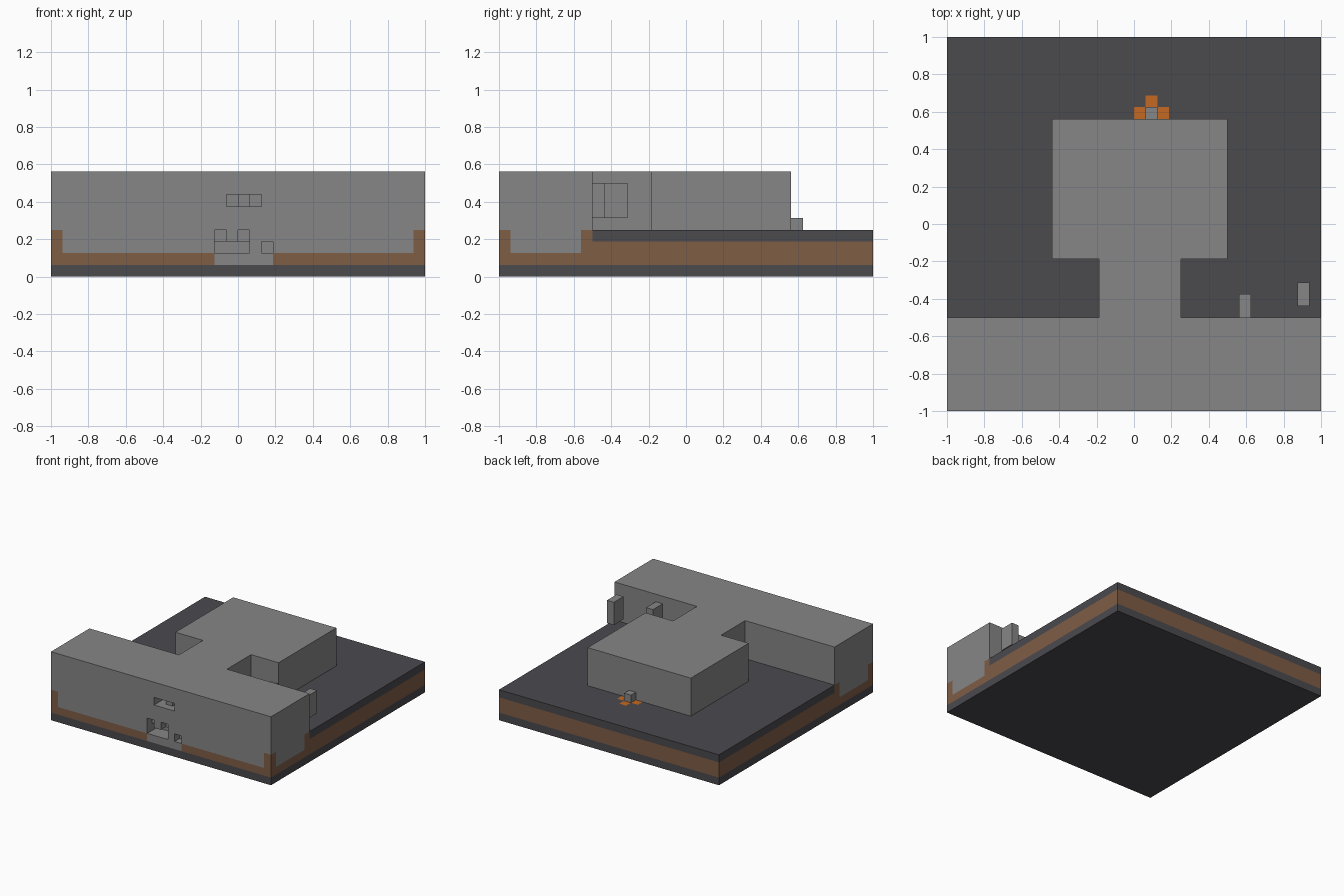
import bpy
import bmesh
from mathutils import Vector

cube = bpy.data.objects.get("Cube")
if cube:
    bpy.data.objects.remove(cube, do_unlink=True)

U = 1 / 16  # block size; all dimensions below are counted in blocks


def material(name, rgb):
    m = bpy.data.materials.new(name)
    m.use_nodes = True
    m.diffuse_color = (*rgb, 1)
    for node in m.node_tree.nodes:
        if node.type == 'BSDF_PRINCIPLED':
            node.inputs["Base Color"].default_value = (*rgb, 1)
            node.inputs["Roughness"].default_value = 0.9
    return m


STONE, SLATE, EARTH, ORANGE = range(4)
MATERIALS = [
    material("stone_grey", (0.24, 0.24, 0.24)),
    material("dark_slate", (0.069, 0.067, 0.076)),
    material("earth_brown", (0.21, 0.11, 0.06)),
    material("glow_orange", (0.55, 0.14, 0.015)),
]


def block(name, lo, hi, cuts=((), (), ()), rule=None, edit=None):
    """Box between two corners, sliced along the axes and coloured by a rule."""
    bm = bmesh.new()
    bmesh.ops.create_cube(bm, size=1)
    lo, hi = Vector(lo), Vector(hi)
    for v in bm.verts:
        v.co = (lo + hi) / 2 + v.co * (hi - lo)
    for axis, places in enumerate(cuts):
        normal = Vector((0, 0, 0))
        normal[axis] = 1
        for p in places:
            bmesh.ops.bisect_plane(bm, geom=bm.verts[:] + bm.edges[:] + bm.faces[:],
                                   dist=1e-4, plane_co=normal * p, plane_no=normal)
    bm.normal_update()
    if rule:
        for f in bm.faces:
            f.material_index = rule(f.calc_center_median(), f.normal)
    if edit:
        edit(bm)
    bmesh.ops.recalc_face_normals(bm, faces=bm.faces[:])
    bmesh.ops.scale(bm, vec=(U, U, U), verts=bm.verts[:])
    mesh = bpy.data.meshes.new(name)
    bm.to_mesh(mesh)
    bm.free()
    for m in MATERIALS:
        mesh.materials.append(m)
    ob = bpy.data.objects.new(name, mesh)
    bpy.context.collection.objects.link(ob)
    return ob


# Ground platform: layered sides and an orange patch behind the main block
def ground_rule(c, n):
    if abs(n.z) < 0.5:
        return EARTH if 1 < c.z < 3 else SLATE
    side_patch = 9 < c.y < 10 and (0 < c.x < 1 or 2 < c.x < 3)
    end_patch = 10 < c.y < 11 and 1 < c.x < 2
    return ORANGE if n.z > 0 and (side_patch or end_patch) else SLATE


block("ground_platform", (-16, -8, 0), (16, 16, 4),
      cuts=(range(4), (9, 10, 11), (1, 3)), rule=ground_rule)


# Front hall: stone sunk into an earth border, with stepped openings in front
def hall_rule(c, n):
    if n.z < -0.5:
        return SLATE
    if abs(n.z) > 0.5 or n.y > 0.5:
        return STONE
    if c.z < 1:
        return SLATE
    if n.y < -0.5:
        if c.z < 2:
            return STONE if -2 < c.x < 3 else EARTH
        return EARTH if abs(c.x) > 15 and c.z < 4 else STONE
    corner = c.y < -15 or c.y > -9
    return EARTH if c.z < 2 or (corner and c.z < 4) else STONE


# Openings as (column, row) blocks on the front wall
SHALLOW = {(-2, 3), (0, 3), (2, 2), (0, 6)}
DEEP = {(-2, 2), (-1, 2), (0, 2), (-1, 6), (1, 6)}


def carve(bm):
    for depth, cells in ((-16, SHALLOW | DEEP), (-15, DEEP)):
        faces = []
        for f in bm.faces:
            c = f.calc_center_median()
            if abs(c.y - depth) < 0.01:
                if (int(c.x // 1), int(c.z // 1)) in cells:
                    faces.append(f)
        result = bmesh.ops.extrude_face_region(bm, geom=faces)
        verts = [g for g in result["geom"] if isinstance(g, bmesh.types.BMVert)]
        bmesh.ops.translate(bm, vec=(0, 1, 0), verts=verts)
        old = [f for f in faces if f.is_valid]
        if old:
            bmesh.ops.delete(bm, geom=old, context='FACES')


block("front_hall", (-16, -16, 0), (16, -8, 9),
      cuts=((-15, *range(-2, 4), 15), (-15, -9), (1, 2, 3, 4, 6, 7)),
      rule=hall_rule, edit=carve)

# Passage and main block behind the hall
block("passage", (-3, -8, 4), (4, -3, 9))
block("main_block", (-7, -3, 4), (8, 9, 9))

# Small blocks: a step at the back and two raised blocks on the left side
block("rear_step", (1, 9, 4), (2, 10, 5))
block("wall_block", (9, -8, 5), (10, -6, 8))
block("floating_block", (14, -7, 5), (15, -5, 8))
